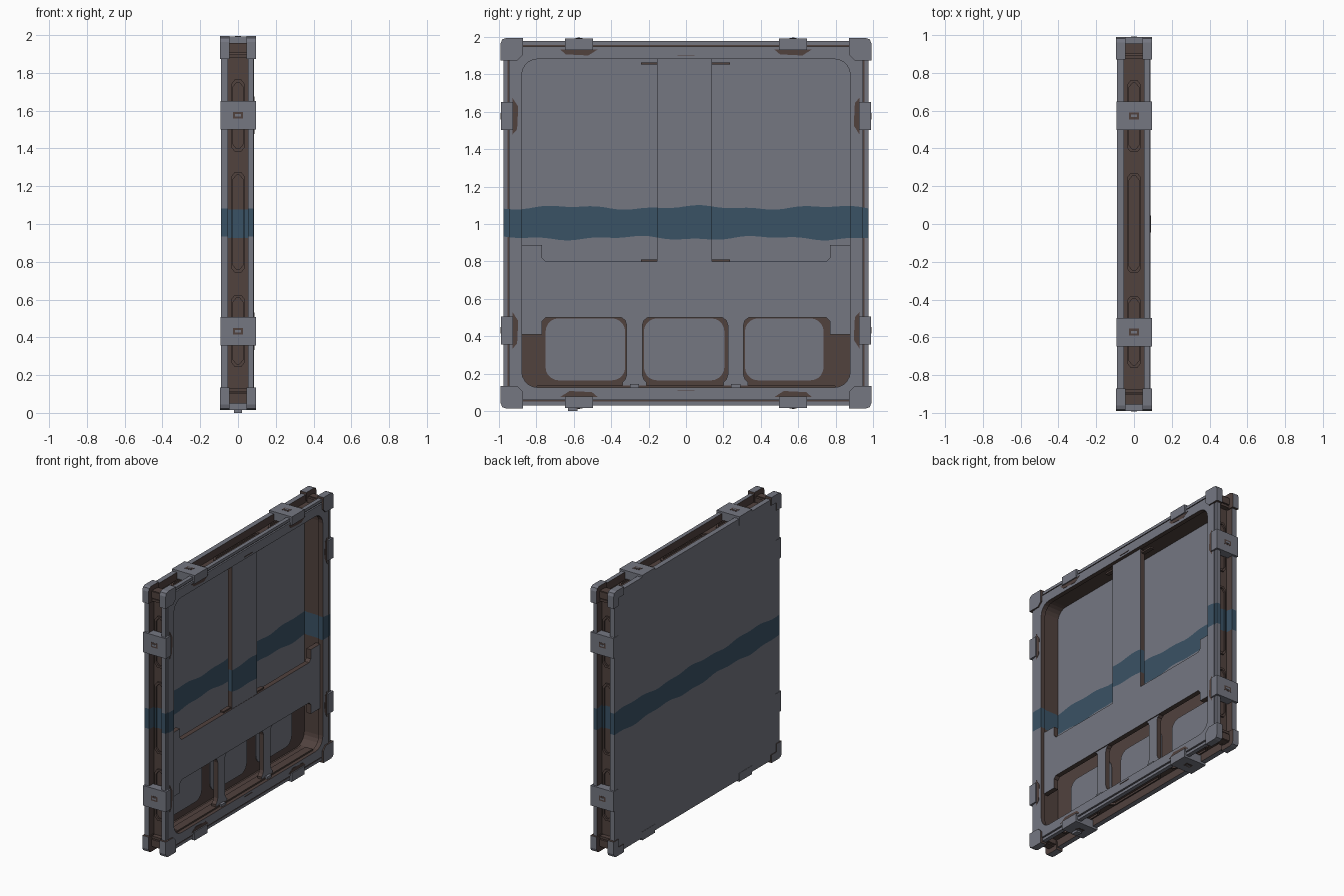
import bpy, bmesh, math
from mathutils import Matrix, Vector

if "Cube" in bpy.data.objects:
    bpy.data.objects.remove(bpy.data.objects["Cube"])

C = 1.004        # height of the panel centre
LO, HI = 0.925, 1.088   # painted band


def mat(name, col):
    m = bpy.data.materials.new(name)
    m.diffuse_color = (*col, 1)
    m.use_nodes = True
    m.node_tree.nodes["Principled BSDF"].inputs["Base Color"].default_value = m.diffuse_color
    return m


MATS = [mat("grey_metal", (0.178, 0.185, 0.222)),
        mat("rust_brown", (0.082, 0.054, 0.048)),
        mat("band_blue", (0.042, 0.085, 0.130))]


def wave(y):
    return 0.008 * math.sin(9 * y + 1) + 0.005 * math.sin(23 * y)


def paint(f, mode):
    """0 grey, 1 brown, by which way a face looks."""
    n, c = f.normal, f.calc_center_median()
    if mode in ("grey", "brown"):
        return int(mode == "brown")
    if mode == "walls":
        return int(n.x < 0.5)
    if abs(n.x) > 0.5:                       # frame: inward faces are worn
        return int(n.x * c.x < 0)
    return int(n.y * c.y + n.z * c.z < 0)


def finish(name, bm, mode="grey", turn=0):
    bmesh.ops.recalc_face_normals(bm, faces=bm.faces[:])
    if turn:
        bmesh.ops.rotate(bm, verts=bm.verts[:], cent=(0, 0, 0),
                         matrix=Matrix.Rotation(turn * math.pi / 2, 3, 'X'))
    bm.normal_update()
    for f in bm.faces:
        f.material_index = paint(f, mode)
    bmesh.ops.translate(bm, verts=bm.verts[:], vec=(0, 0, C))
    # wavy painted band, cut into every part it crosses
    zs = [v.co.z for v in bm.verts]
    if min(zs) < HI and max(zs) > LO:
        for z in (LO, HI):
            bmesh.ops.bisect_plane(bm, geom=bm.verts[:] + bm.edges[:] + bm.faces[:],
                                   plane_co=(0, 0, z), plane_no=(0, 0, 1))

        def band():
            return [f for f in bm.faces if LO < f.calc_center_median().z < HI]
        for i in range(-24, 25):
            fs = band()
            es = list({e for f in fs for e in f.edges})
            vs = list({v for f in fs for v in f.verts})
            bmesh.ops.bisect_plane(bm, geom=vs + es + fs,
                                   plane_co=(0, i * 0.04 + 0.003, 0), plane_no=(0, 1, 0))
        for f in band():
            f.material_index = 2
        for v in bm.verts:
            if abs(v.co.z - LO) < 1e-4:
                v.co.z -= wave(v.co.y + 0.7)
            elif abs(v.co.z - HI) < 1e-4:
                v.co.z += wave(v.co.y)
    me = bpy.data.meshes.new(name)
    bm.to_mesh(me)
    bm.free()
    for m in MATS:
        me.materials.append(m)
    ob = bpy.data.objects.new(name, me)
    bpy.context.collection.objects.link(ob)
    return ob


def rrect(y0, z0, y1, z1, r, n=5):
    pts = []
    for k, (cy, cz) in enumerate([(y1 - r, z1 - r), (y0 + r, z1 - r),
                                  (y0 + r, z0 + r), (y1 - r, z0 + r)]):
        for i in range(n + 1):
            a = (k + i / n) * math.pi / 2
            pts.append((cy + r * math.cos(a), cz + r * math.sin(a)))
    return pts


def square(h, r):
    return rrect(-h, -h, h, h, r)


def prism(name, loop, x0, x1, mode="grey", hole=None, turn=0, axis='x'):
    """Extrude an outline, with an optional matching hole."""
    bm = bmesh.new()

    def ring(pts, x):
        return [bm.verts.new((x, p[0], p[1]) if axis == 'x' else (p[0], p[1], x)) for p in pts]
    n = len(loop)
    a, b = ring(loop, x0), ring(loop, x1)
    loops = [(a, b)]
    if hole:
        c, d = ring(hole, x0), ring(hole, x1)
        loops.append((c, d))
        for o, h in ((a, c), (b, d)):
            for i in range(n):
                j = (i + 1) % n
                bm.faces.new((o[i], o[j], h[j], h[i]))
    else:
        bm.faces.new(a)
        bm.faces.new(b)
    for p, q in loops:
        for i in range(n):
            j = (i + 1) % n
            bm.faces.new((p[i], p[j], q[j], q[i]))
    return finish(name, bm, mode, turn)


def box(name, x, y, z, mode="grey", turn=0):
    bm = bmesh.new()
    bmesh.ops.create_cube(bm, size=1)
    for v in bm.verts:
        v.co = Vector([(r[0] + r[1]) / 2 + t * (r[1] - r[0]) for r, t in zip((x, y, z), v.co)])
    return finish(name, bm, mode, turn)


# back sheet with its rim, worn core and front frame
prism("back_sheet", square(0.972, 0.03), -0.09, -0.076, "frame")
prism("back_rim", square(0.972, 0.03), -0.078, -0.052, "frame", square(0.89, 0.085))
prism("core_ring", square(0.915, 0.03), -0.06, 0.06, "brown", square(0.885, 0.085))
prism("front_frame", square(0.945, 0.06), 0.052, 0.086, "frame", square(0.877, 0.085))
prism("frame_groove", square(0.956, 0.05), 0.052, 0.074, "brown", square(0.94, 0.055))
prism("front_lip", square(0.974, 0.03), 0.052, 0.082, "frame", square(0.953, 0.055))

# upper doors, deep in the frame, with a floating middle strip
prism("upper_door", rrect(-0.886, -0.38, 0.886, 0.886, 0.08), -0.078, -0.07)
prism("middle_strip", rrect(-0.155, -0.22, 0.14, 0.88, 0.005, 1), 0.025, 0.06, "walls")
for z in (0.853, -0.2):
    box("strip_mount", (0.02, 0.05), (-0.24, 0.235), (z - 0.006, z + 0.006), "brown")

# floating notched cross panel
half = [(0.75, -0.204), (0.77, -0.184), (0.77, -0.115), (0.883, -0.115),
        (0.883, -0.594), (0.77, -0.594), (0.77, -0.524), (0.75, -0.504)]
prism("cross_panel", half + [(-y, z) for y, z in reversed(half)], 0.025, 0.062, "walls")

# lower windows and dividers
for y0, y1 in ((-0.75, -0.325), (-0.225, 0.205), (0.315, 0.735)):
    prism("lower_window", rrect(y0, -0.839, y1, -0.508, 0.07), -0.078, -0.07)
side = [(0.075, -0.5), (0.05, -0.519), (0.042, -0.544), (0.042, -0.81), (0.05, -0.834), (0.065, -0.849),
        (0.065, -0.884)]
for c in (-0.275, 0.265):
    prism("lower_divider", [(c + y, z) for y, z in side] + [(c - y, z) for y, z in reversed(side)],
          0.02, 0.055, "walls")
    box("divider_foot", (0.0, 0.075), (c - 0.025, c + 0.025), (-0.884, -0.859))
prism("sill", rrect(-0.8, -0.885, 0.8, -0.866, 0.005, 1), 0.0, 0.06, "brown")

# parts repeated on all four edges
for t in range(4):
    # long slots in the edge channel
    for y0, y1 in ((-0.765, -0.375), (-0.265, 0.275), (0.375, 0.765)):
        def octo(w, g):
            return [(w, y0 + g), (w, y1 - g), (w - 0.02, y1 - g + 0.025), (-w + 0.02, y1 - g + 0.025),
                    (-w, y1 - g), (-w, y0 + g), (-w + 0.02, y0 + g - 0.025), (w - 0.02, y0 + g - 0.025)]
        prism("channel_slot", octo(0.038, 0.03), 0.91, 0.928, "brown", octo(0.028, 0.045), t, 'z')
    # clamps with a keyed slot, and worn plates beside them
    for c in (-0.572, 0.572):
        box("clamp", (-0.092, 0.096), (c - 0.075, c + 0.075), (0.925, 0.988), "grey", t)
        box("clamp_slot", (-0.027, 0.027), (c - 0.018, c + 0.018), (0.98, 0.9895), "brown", t)
        box("clamp_key", (-0.016, 0.016), (c - 0.007, c + 0.007), (0.985, 0.992), "grey", t)
        prism("worn_plate", [(c - 0.1, 0.928), (c - 0.07, 0.902), (c + 0.05, 0.896), (c + 0.1, 0.928)],
              0.08, 0.0875, "brown", None, t)
    # corner guards, front and back prongs
    for x, inner in (((0.045, 0.096), 0.9), ((-0.096, -0.045), 0.93)):
        outline = [(0.99, 0.87), (0.99, 0.96), (0.982, 0.982), (0.96, 0.99), (0.87, 0.99)]
        if x[0] < 0:
            outline += [(0.87, inner), (inner, inner), (inner, 0.87)]
        else:
            outline += [(0.87, inner), (0.885, 0.885), (inner, 0.87)]
        prism("corner_guard", outline, x[0], x[1], "frame", None, t)
    for s in (-1, 1):
        for y in (0.885, 0.915, 0.945):
            box("corner_rib", (-0.046, 0.046), (s * y - 0.009, s * y + 0.009), (0.9, 0.95), "brown", t)
    # small latch line on the frame, top and bottom
    if t % 2 == 0:
        box("frame_latch", (0.08, 0.089), (-0.045, 0.045), (0.892, 0.897), "brown", t)

# single stud under one clamp
box("clamp_stud", (-0.02, 0.02), (-0.63, -0.58), (-1.004, -0.97), "grey")
